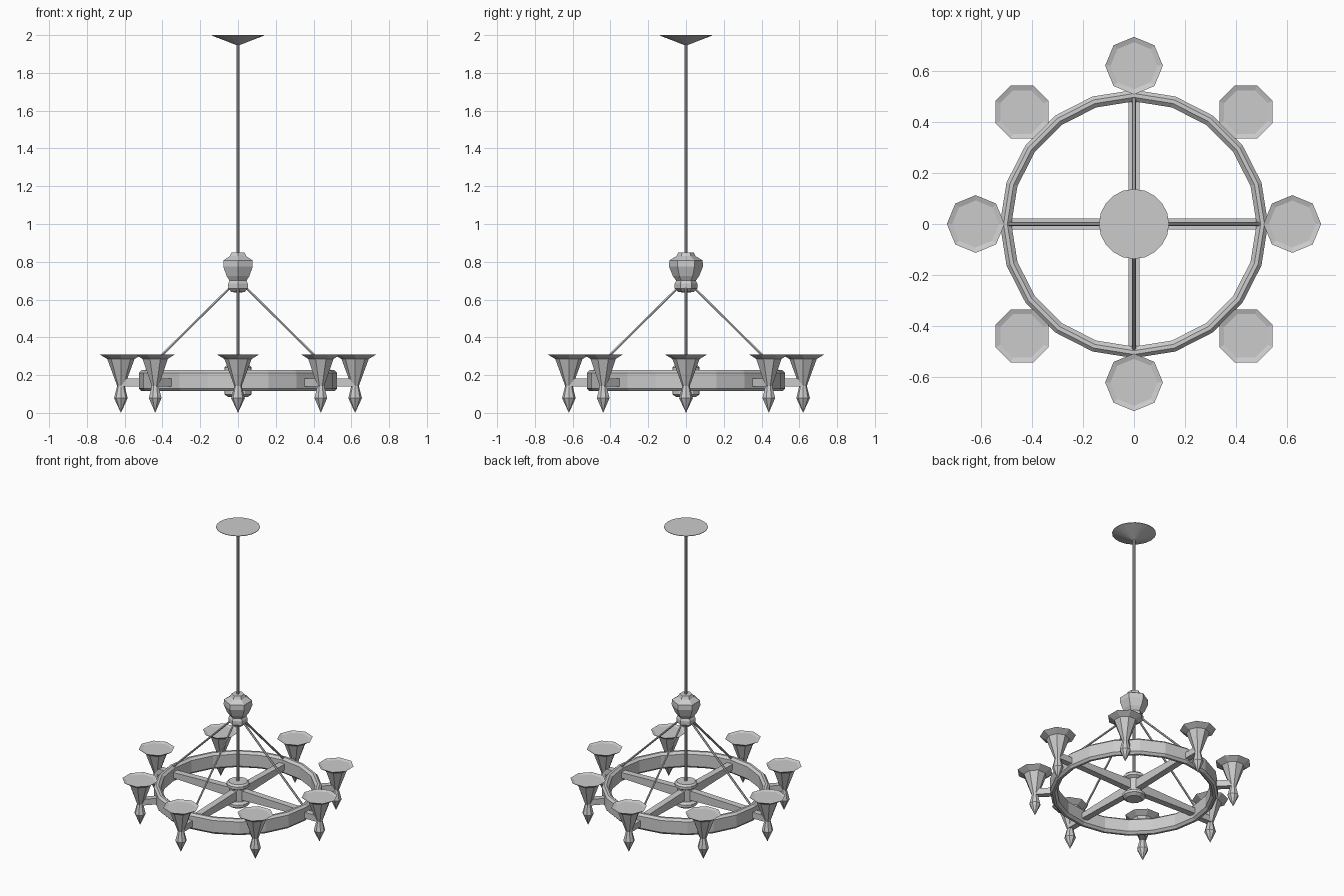
import bpy, bmesh
from math import pi, cos, sin
from mathutils import Vector, Matrix

if "Cube" in bpy.data.objects:
    bpy.data.objects.remove(bpy.data.objects["Cube"])


def finish(name, bm, matrix=None):
    bmesh.ops.remove_doubles(bm, verts=bm.verts, dist=1e-5)
    bmesh.ops.recalc_face_normals(bm, faces=bm.faces)
    if matrix:
        bm.transform(matrix)
    me = bpy.data.meshes.new(name)
    bm.to_mesh(me)
    bm.free()
    ob = bpy.data.objects.new(name, me)
    bpy.context.collection.objects.link(ob)
    return ob


def lathe(name, profile, sides, start=0.0, closed=False, matrix=None):
    """Revolve (radius, z) points around z with flat faces."""
    bm = bmesh.new()
    rings = []
    for r, z in profile:
        if r == 0:
            rings.append([bm.verts.new((0, 0, z))] * sides)
        else:
            rings.append([bm.verts.new((r * cos(start + 2 * pi * i / sides),
                                        r * sin(start + 2 * pi * i / sides), z))
                          for i in range(sides)])
    pairs = list(zip(rings, rings[1:]))
    if closed:
        pairs.append((rings[-1], rings[0]))
    for a, b in pairs:
        for i in range(sides):
            j = (i + 1) % sides
            quad = list(dict.fromkeys((a[i], a[j], b[j], b[i])))
            bm.faces.new(quad)
    return finish(name, bm, matrix)


def rod(name, p, q, radius, sides=8):
    p, q = Vector(p), Vector(q)
    d = q - p
    m = Matrix.Translation(p) @ d.to_track_quat('Z', 'Y').to_matrix().to_4x4()
    return lathe(name, [(0, 0), (radius, 0), (radius, d.length), (0, d.length)], sides, matrix=m)


def bar(name, x0, x1, half_w, z0, h0, h1, angle):
    """Radial bar whose half height goes from h0 to h1."""
    bm = bmesh.new()
    bmesh.ops.create_cube(bm, size=2)
    for v in bm.verts:
        inner = v.co.x < 0
        v.co = Vector((x0 if inner else x1, v.co.y * half_w,
                       z0 + v.co.z * (h0 if inner else h1)))
    return finish(name, bm, Matrix.Rotation(angle, 4, 'Z'))


# Wheel rim with chamfered edges
lathe("wheel_rim", [(0.525, 0.13), (0.525, 0.212), (0.511, 0.226), (0.496, 0.226),
                    (0.48, 0.212), (0.48, 0.13), (0.496, 0.115), (0.511, 0.115)],
      20, closed=True)

# Spool-shaped hub
lathe("hub", [(0, 0.083), (0.05, 0.083), (0.072, 0.098), (0.072, 0.116), (0.052, 0.128),
              (0.052, 0.21), (0.072, 0.222), (0.072, 0.24), (0.06, 0.252), (0, 0.252)], 12)

# Central rod and ceiling canopy
rod("central_rod", (0, 0, 0.24), (0, 0, 1.97), 0.008)
lathe("ceiling_canopy", [(0, 1.948), (0.01, 1.948), (0.137, 1.997), (0.137, 2.0), (0, 2.0)], 20)

# Hexagonal knob the stays hang from
lathe("rod_knob", [(0, 0.636), (0.04, 0.64), (0.06, 0.658), (0.06, 0.685), (0.052, 0.7),
                   (0.07, 0.725), (0.09, 0.775), (0.088, 0.808), (0.05, 0.83),
                   (0.04, 0.85), (0, 0.85)], 6, start=pi / 2)

# Spokes and sloping stays
for i in range(4):
    a = i * pi / 2
    bar(f"spoke_{i}", 0.04, 0.49, 0.022, 0.17, 0.032, 0.019, a)
    c, s = cos(a), sin(a)
    rod(f"stay_{i}", (0.03 * c, 0.03 * s, 0.675), (0.495 * c, 0.495 * s, 0.215), 0.007, 6)

# Candle cups on brackets around the rim
cup = [(0, 0.0), (0.036, 0.078), (0.02, 0.143), (0.072, 0.285), (0.113, 0.31),
       (0.092, 0.303), (0, 0.303)]
for i in range(8):
    a = i * pi / 4
    bar(f"bracket_{i}", 0.505, 0.62, 0.02, 0.161, 0.021, 0.021, a)
    lathe(f"candle_cup_{i}", cup, 8, start=(i % 2) * pi / 8,
          matrix=Matrix.Translation((0.62 * cos(a), 0.62 * sin(a), 0)))
